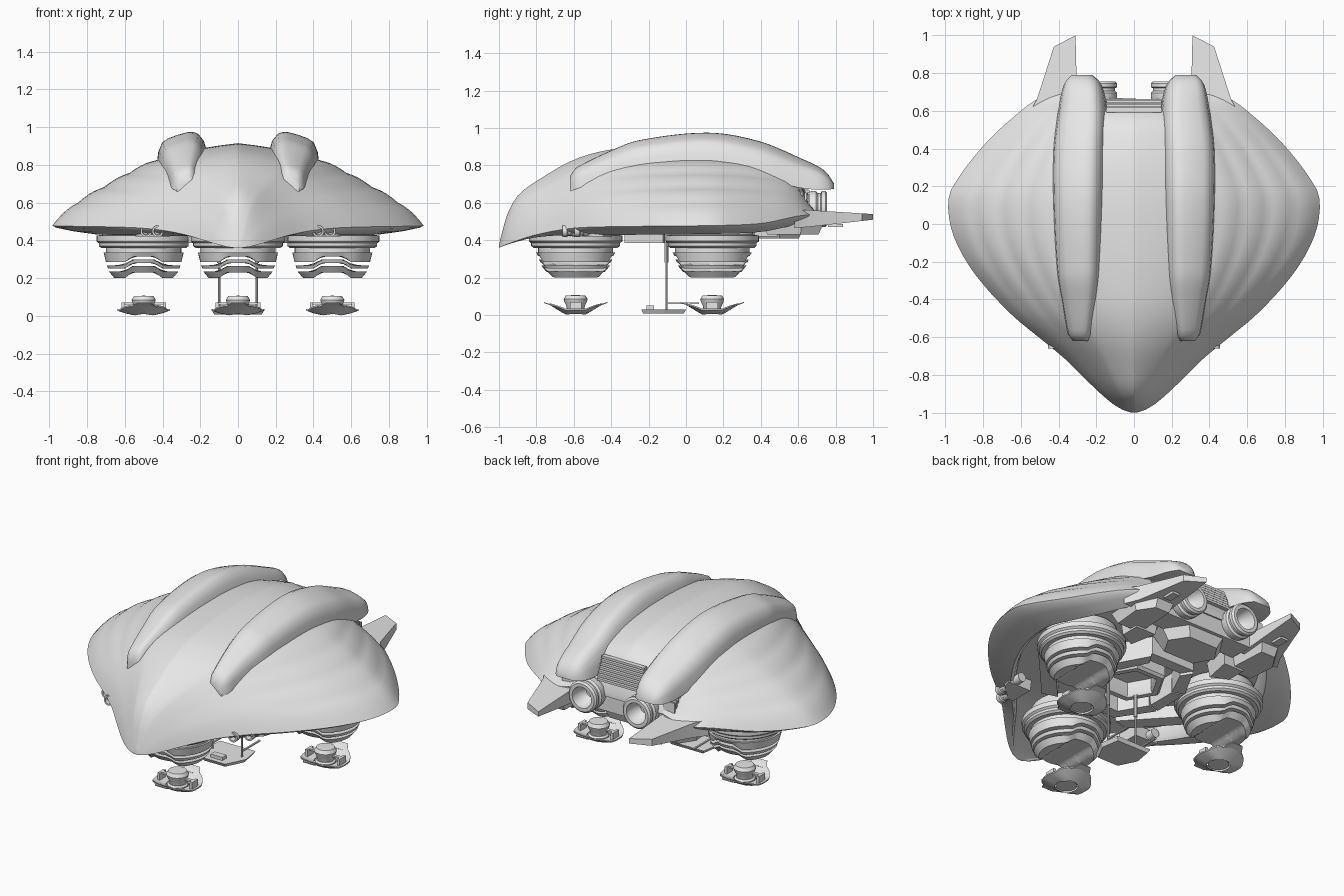
import bpy, bmesh, math
from mathutils import Vector

if "Cube" in bpy.data.objects:
    bpy.data.objects.remove(bpy.data.objects["Cube"])

grey = bpy.data.materials.new("hull grey")
grey.diffuse_color = (0.8, 0.8, 0.8, 1)
grey.use_nodes = True
grey.node_tree.nodes["Principled BSDF"].inputs["Base Color"].default_value = grey.diffuse_color


def clamp(v):
    return max(0.0, min(1.0, v))


def curve(table, x):
    """Smooth interpolation through (x, value) pairs."""
    n = len(table)
    slope = lambda i: ((table[min(i + 1, n - 1)][1] - table[max(i - 1, 0)][1]) /
                       (table[min(i + 1, n - 1)][0] - table[max(i - 1, 0)][0]))
    x = max(table[0][0], min(table[-1][0], x))
    i = max(k for k in range(n - 1) if table[k][0] <= x)
    (x0, a), (x1, b) = table[i], table[i + 1]
    d = x1 - x0
    t = (x - x0) / d
    return ((2*t**3 - 3*t*t + 1) * a + (t**3 - 2*t*t + t) * d * slope(i)
            + (3*t*t - 2*t**3) * b + (t**3 - t*t) * d * slope(i + 1))


def finish(name, bm, angle=35, mirror=False):
    bmesh.ops.remove_doubles(bm, verts=bm.verts, dist=1e-5)
    bmesh.ops.recalc_face_normals(bm, faces=bm.faces)
    me = bpy.data.meshes.new(name)
    bm.to_mesh(me)
    bm.free()
    me.materials.append(grey)
    me.shade_smooth()
    me.set_sharp_from_angle(angle=math.radians(angle))
    ob = bpy.data.objects.new(name, me)
    bpy.context.collection.objects.link(ob)
    if mirror:
        ob.modifiers.new("mirror", 'MIRROR')
    return ob


def loft(name, rings, mirror=False, angle=35):
    bm = bmesh.new()
    vs = [[bm.verts.new(p) for p in r] for r in rings]
    n = len(vs[0])
    for a, b in zip(vs, vs[1:]):
        for i in range(n):
            bm.faces.new((a[i], a[(i + 1) % n], b[(i + 1) % n], b[i]))
    bm.faces.new(vs[0])
    bm.faces.new(vs[-1])
    return finish(name, bm, angle, mirror)


def prism(name, pts, z0, z1, taper=1.0, mirror=False):
    cx = sum(p[0] for p in pts) / len(pts)
    cy = sum(p[1] for p in pts) / len(pts)
    low = [(cx + (x - cx) * taper, cy + (y - cy) * taper, z0) for x, y in pts]
    return loft(name, [low, [(x, y, z1) for x, y in pts]], mirror, 20)


def box(name, x0, x1, y0, y1, z0, z1, mirror=False):
    return prism(name, [(x0, y0), (x1, y0), (x1, y1), (x0, y1)], z0, z1, 1, mirror)


def lathe(name, prof, at, n=40, back=False, mirror=False, warp=None, angle=35):
    """Spin an (r, h) profile around z, or around y when back is set."""
    bm = bmesh.new()
    rows = []
    for k in range(n):
        a = 2 * math.pi * k / n
        row = []
        for r, h in prof:
            v = Vector((r * math.cos(a), r * math.sin(a), h))
            if warp:
                v.z += warp(v)
            if back:
                v = Vector((v.x, v.z, v.y))
            row.append(bm.verts.new(v + Vector(at)))
        rows.append(row)
    for k in range(n):
        a, b = rows[k], rows[(k + 1) % n]
        for i in range(len(prof) - 1):
            q = [a[i], a[i + 1], b[i + 1], b[i]]
            if prof[i][0] == 0:
                q = q[:3]
            elif prof[i + 1][0] == 0:
                q = [q[0], q[1], q[3]]
            bm.faces.new(q)
    return finish(name, bm, angle, mirror)


# Shell: plan half width, crown height and rim height along y
WIDTH = [(-1, .015), (-.985, .06), (-.94, .13), (-.82, .26), (-.72, .36), (-.6, .505), (-.48, .65),
         (-.27, .84), (-.08, .95), (.08, .985), (.19, .965), (.435, .78), (.64, .55), (.69, .46)]
CROWN = [(-1, .375), (-.98, .455), (-.955, .54), (-.9, .638), (-.785, .725), (-.6, .83), (-.4, .885),
         (0, .915), (.3, .90), (.5, .85), (.59, .79), (.66, .65), (.69, .6)]
RIM = [(-1, .36), (-.94, .385), (-.8, .43), (-.6, .465), (-.3, .474), (.08, .478), (.4, .49), (.6, .53), (.69, .54)]
SECTION = [(0, 1), (.12, .965), (.25, .91), (.42, .81), (.53, .7), (.64, .57), (.85, .295), (.94, .135), (1, 0)]
UNDER = [(.98, -.01), (.9, -.027), (.77, -.045), (.74, -.025), (.71, .03), (.4, .03), (0, .03)]

stations = [-1, -.995, -.985, -.97, -.955, -.93, -.9, -.86, -.82] + [-.77 + .05 * i for i in range(27)]
stations += [.59, .625, .66, .69]
rings = []
for y in stations:
    w, c, r = curve(WIDTH, y), curve(CROWN, y), curve(RIM, y)
    fade = clamp((y + .6) / .4) * clamp((.62 - y) / .3)
    ring = []
    for i in range(-36, 37):
        t = i / 36
        u = abs(t)
        z = r + (c - r) * curve(SECTION, u)
        if u > .44:  # shallow scallops between the side creases
            z += .009 * fade * abs(math.sin(math.pi * (u - .444) / .139))
        ring.append((t * w, y, z))
    k = min(1, (w / .5) ** 2)
    low = [(u * w, y, r + d * k) for u, d in UNDER]
    ring += low + [(-x, yy, z) for x, yy, z in low[-2::-1]]
    # rear edge pulled in between the engines
    pull = .03 * clamp((y - .6) / .09)
    rings.append([(x, yy - pull * clamp(2 - abs(x) / .2), z) for x, yy, z in ring])
loft("shell", rings)

# Long twin humps on the back
HUMP = [(-.62, .235, .325, .745, .66), (-.6, .222, .345, .78, .67), (-.4, .185, .385, .88, .735),
        (-.25, .17, .41, .935, .775), (.12, .155, .43, .975, .8), (.39, .145, .43, .93, .74),
        (.61, .145, .40, .84, .68), (.745, .175, .37, .77, .67), (.79, .22, .33, .705, .675)]
HSEC = [(0, 0), (.03, .4), (.1, .74), (.2, .94), (.3, 1), (.42, .99), (.6, .91), (.78, .81),
        (.9, .68), (.97, .4), (1, 0)]
rings = []
for i in range(48):
    y = -.62 + 1.41 * i / 47
    a, b, zt, zb = [curve([(h[0], h[k]) for h in HUMP], y) for k in (1, 2, 3, 4)]
    rings.append([(a + (b - a) * s, y, zb + (zt - zb) * h) for s, h in HSEC])
loft("back_hump", rings, True, 50)

# Rear wall, louvres and side slats
for i in range(7):
    f = i / 6
    y, z = .6 + .045 * f, .775 - .12 * f
    box("rear_louvre", -.145, .145, y - .01, y + .018, z - .004, z + .01)
for i in range(5):
    y = .58 + .018 * i
    box("side_slat", .31, .385, y, y + .009, .57, .68 - .008 * i, True)
box("rear_wall", -.3, .3, .5, .65, .47, .62)

# Rear engines with open nozzles
lathe("rear_engine", [(0, -.25), (.06, -.25), (.075, -.06), (.075, -.02), (.09, -.015), (.096, .01),
                      (.096, .03), (.085, .04), (.085, .055), (.096, .06), (.096, .08), (.085, .09),
                      (.065, .09), (.055, .03), (.03, .0), (0, .0)], (.185, .665, .567), 32, True, True)

# Tail fins and the boxes below them
FIN = [(.30, .58), (.56, .58), (.515, .66), (.425, .94), (.31, 1.0)]
loft("tail_fin", [[(x, y, .465 + .045 * clamp((y - .6) / .4)) for x, y in FIN],
                  [(x, y, .565 - .025 * clamp((y - .6) / .4)) for x, y in FIN]], True, 20)
prism("fin_box", [(.3, .4), (.5, .4), (.52, .62), (.44, .74), (.32, .74)], .43, .5, .8, True)
box("fin_vent", .37, .42, .76, .84, .472, .486, True)

# Lift pods: mounting rings, neck and three bent floating plates
SPOTS = [(0, -.59), (.5, .14)]


def bend(v):
    return .03 * clamp((.1 - abs(v.x)) / .04) if v.z < .32 else 0


def plate(r0, z0, r1, z1):
    mid = [.04, .06, .08, .1, .13]
    return [(0, z0)] + [(m, z0) for m in mid] + [(r0, z0), (r1, z1)] + [(m, z1) for m in mid[::-1]] + [(0, z1)]


for x, y in SPOTS:
    m = x > 0
    lathe("pod_mount", [(0, .5), (.2, .5), (.22, .43), (.25, .425), (.25, .395), (.238, .385), (.238, .37),
                        (.225, .36), (.2, .36), (.2, .33), (0, .33)], (x, y, 0), 48, mirror=m)
    for p in ((.212, .335, .2, .285), (.196, .268, .188, .25), (.183, .234, .155, .2)):
        lathe("pod_plate", plate(*p), (x, y, 0), 48, mirror=m, warp=bend)

    # Landing foot: upturned dish, knob and side brackets
    lathe("foot_dish", [(.065, 0), (.1, 0), (.14, 0), (.14, .008), (.1, .012), (.065, .014), (.065, 0)],
          (x, y, 0), 32, mirror=m,
          warp=lambda v: .028 * (v.x / .14) ** 2 + .055 * clamp((abs(v.y) - .05) / .09))
    for s in (-1, 1):
        loft("foot_toe", [[(x + d * .07, y + s * .115, z) for d, z in ((-1, .045), (1, .045), (1, .052), (-1, .052))],
                          [(x + d * .035, y + s * .17, z) for d, z in ((-1, .065), (1, .065), (1, .07), (-1, .07))]],
             m, 20)
        box("foot_arm", x + s * .085 - .03, x + s * .085 + .03, y - .01, y + .01, .06, .07, m)
        box("foot_post", x + s * .11 - .008, x + s * .11 + .008, y - .03, y + .03, .025, .07, m)
    lathe("foot_knob", [(0, .025), (.045, .025), (.05, .05), (.06, .07), (.064, .085), (.052, .105),
                        (0, .107)], (x, y, 0), 24, mirror=m)
    lathe("foot_base", [(0, .012), (.06, .012), (.06, .022), (.05, .03), (0, .03)], (x, y, 0), 24, mirror=m)

# Staggered headlights under the shell rim, in a bracket
for x, y in ((.425, -.66), (.487, -.595)):
    lathe("headlight", [(0, .2), (.028, .2), (.028, .05), (.024, .045), (.024, .03), (.031, .025), (.031, 0),
                        (.021, 0), (.018, .03), (0, .03)], (x, y, .449), 20, True, True)
prism("headlight_bracket", [(.38, -.6), (.42, -.6), (.53, -.5), (.55, -.44), (.38, -.44)], .42, .485, .93, True)

# Belly: hexagonal hatch frame, keel parts and braces
HEX = [(.13, -.33), (.27, -.12), (.27, .12), (.15, .34)]
for (x0, y0), (x1, y1) in zip(HEX, HEX[1:]):
    prism("hatch_frame", [(x0, y0), (x1, y1), (x1 * .72, y1 * .8), (x0 * .72, y0 * .8)], .385, .51, .95, True)
box("hatch_front", -.13, .13, -.33, -.26, .385, .51)
box("hatch_back", -.15, .15, .27, .34, .4, .51)
lathe("hatch_ring", [(.2, .52), (.2, .43), (.185, .415), (.15, .415), (.14, .43), (.14, .52), (.2, .52)],
      (0, -.02, 0), 6)
prism("belly_keel", [(-.15, .34), (.15, .34), (.24, .5), (.14, .65), (-.14, .65), (-.24, .5)], .41, .52, .7)
prism("pod_brace", [(.2, -.42), (.3, -.45), (.62, -.1), (.55, -.04)], .43, .51, .95, True)
prism("side_brace", [(.28, .3), (.4, .36), (.4, .5), (.24, .5)], .42, .52, .85, True)

# Boarding platform hung on two poles
prism("platform", [(-.08, -.24), (.08, -.24), (.14, -.12), (.12, .0), (-.12, .0), (-.14, -.12)], .008, .03, .9)
lathe("platform_pole", [(0, .03), (.006, .03), (.006, .28), (.011, .28), (.011, .42), (0, .42)],
      (.1, -.105, 0), 10, mirror=True)
box("platform_rail", .095, .105, -.105, .07, .06, .068, True)
box("platform_step", -.04, .04, -.21, -.17, .03, .05)
